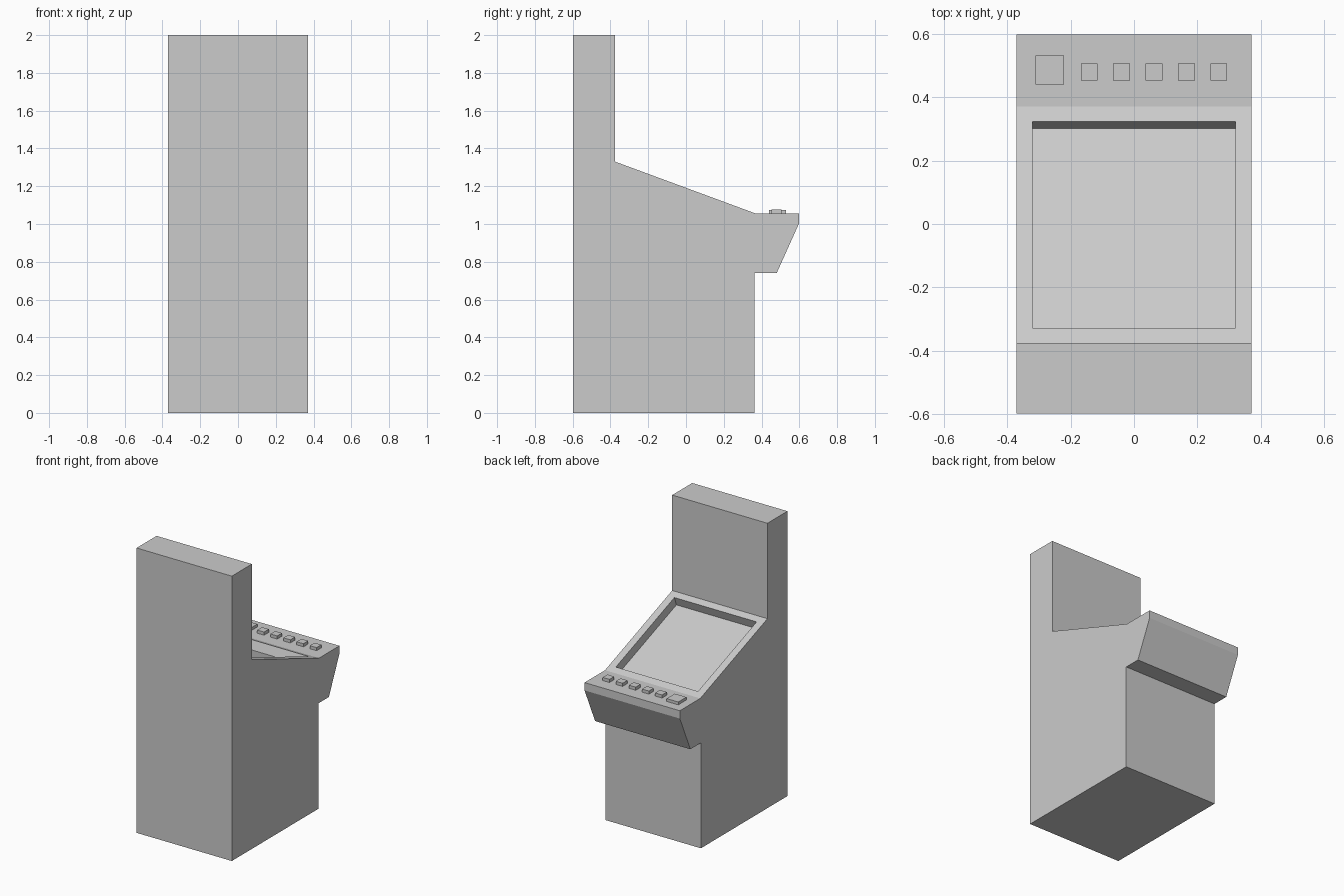
import bpy, bmesh
from mathutils import Vector

if "Cube" in bpy.data.objects:
    bpy.data.objects.remove(bpy.data.objects["Cube"])

HALF_W = 0.37
TOP_Z = 1.055

def finish(name, bm):
    mesh = bpy.data.meshes.new(name)
    bm.to_mesh(mesh)
    bm.free()
    obj = bpy.data.objects.new(name, mesh)
    bpy.context.collection.objects.link(obj)
    return obj

# Cabinet: side profile (y, z) extruded across the width
profile = [(-0.597, 0), (0.363, 0), (0.363, 0.74), (0.48, 0.74), (0.597, 1.0),
           (0.597, TOP_Z), (0.37, TOP_Z), (-0.375, 1.33), (-0.375, 2), (-0.597, 2)]
bm = bmesh.new()
side = bm.faces.new([bm.verts.new((-HALF_W, y, z)) for y, z in profile])
ext = bmesh.ops.extrude_face_region(bm, geom=[side], use_keep_orig=True)
bmesh.ops.translate(bm, vec=(2 * HALF_W, 0, 0),
                    verts=[g for g in ext["geom"] if isinstance(g, bmesh.types.BMVert)])
bmesh.ops.recalc_face_normals(bm, faces=bm.faces)

# Recessed screen in the sloping face
slope = max(bm.faces, key=lambda f: f.normal.dot(Vector((0, 0.35, 0.94))))
bmesh.ops.inset_individual(bm, faces=[slope], thickness=0.072, depth=0)
bmesh.ops.inset_individual(bm, faces=[slope], thickness=0, depth=-0.064)
finish("cabinet", bm)

# Square buttons on the control panel
def button(name, x, y, size, top):
    bottom = TOP_Z - 0.005
    bm = bmesh.new()
    bmesh.ops.create_cube(bm, size=1)
    bmesh.ops.scale(bm, vec=(size, size, top - bottom), verts=bm.verts)
    obj = finish(name, bm)
    obj.location = (x, y, (top + bottom) / 2)

button("large_button", -0.266, 0.485, 0.09, 1.075)
for i in range(5):
    button(f"small_button_{i + 1}", -0.141 + 0.102 * i, 0.479, 0.053, 1.077)
